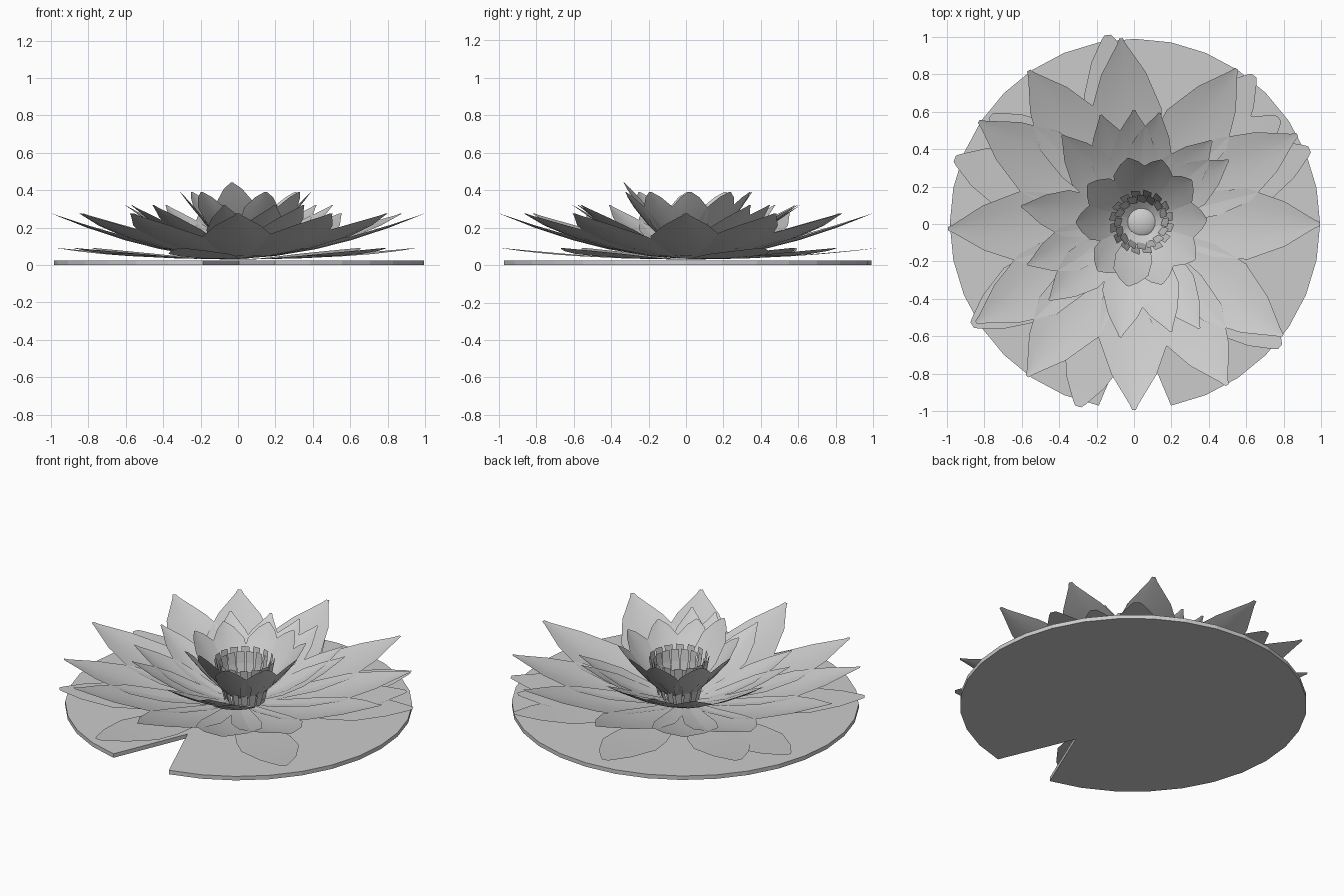
import bpy, bmesh, math
from mathutils import Vector

cube = bpy.data.objects.get("Cube")
if cube:
    bpy.data.objects.remove(cube, do_unlink=True)

mat = bpy.data.materials.new("pale_grey")
mat.use_nodes = True
grey = (0.6, 0.6, 0.6, 1)
mat.diffuse_color = grey
mat.node_tree.nodes["Principled BSDF"].inputs["Base Color"].default_value = grey


def finish(name, bm, smooth=True):
    """Turn a bmesh into a shaded object."""
    mesh = bpy.data.meshes.new(name)
    bm.to_mesh(mesh)
    bm.free()
    mesh.materials.append(mat)
    ob = bpy.data.objects.new(name, mesh)
    bpy.context.collection.objects.link(ob)
    if smooth:
        bpy.ops.object.select_all(action='DESELECT')
        ob.select_set(True)
        bpy.context.view_layer.objects.active = ob
        bpy.ops.object.shade_smooth_by_angle(angle=math.radians(35))
    return ob


def petal(name, angle, reach, tip_z, outline, width, base_z, power, cup, center=(0, 0)):
    """Cupped leaf-shaped sheet; outline is (share of length, share of width)."""
    a = math.radians(angle)
    out = Vector((math.cos(a), math.sin(a), 0))
    side = Vector((-out.y, out.x, 0))
    origin = Vector((center[0], center[1], 0))
    bm = bmesh.new()
    rows = []
    for t, w in outline:
        row = []
        for s in (-1, -0.5, 0, 0.5, 1):
            z = base_z + (tip_z - base_z) * t ** power + cup * w * s * s
            row.append(bm.verts.new(origin + out * reach * t + side * s * w * width
                                    + Vector((0, 0, z))))
        rows.append(row)
    for r0, r1 in zip(rows, rows[1:]):
        for i in range(4):
            bm.faces.new((r0[i], r1[i], r1[i + 1], r0[i + 1]))
    return finish(name, bm)


# Lily pad: 32-sided disc with a wedge cut out at the front
bm = bmesh.new()
rim = [Vector((0.005 + 0.99 * math.sin(k * math.pi / 16), -0.99 * math.cos(k * math.pi / 16), 0))
       for k in range(1, 32)]
face = bm.faces.new([bm.verts.new(p) for p in rim + [Vector((0.005, -0.51, 0))]])
res = bmesh.ops.extrude_face_region(bm, geom=[face])
bmesh.ops.translate(bm, vec=(0, 0, 0.025),
                    verts=[v for v in res["geom"] if isinstance(v, bmesh.types.BMVert)])
bmesh.ops.recalc_face_normals(bm, faces=bm.faces)
finish("lily_pad", bm, smooth=False)

POINTED = [(0.04, 0.2), (0.2, 0.55), (0.42, 0.92), (0.61, 1), (0.81, 0.63), (0.97, 0.12), (1, 0.05)]
BLUNT = [(0.04, 0.2), (0.3, 0.6), (0.55, 0.95), (0.7, 1), (0.87, 0.62), (0.98, 0.2), (1, 0.1)]
ROUND = [(0.1, 0.3), (0.3, 0.65), (0.55, 1), (0.78, 0.95), (0.92, 0.5), (1, 0.06)]

# Lowest petals, lying almost flat on the pad
for i, a in enumerate((23, 36, 51, 98, 143, 160, 212, 253, 320)):
    reach = 0.96 if a in (36, 143) else 1.02
    petal(f"flat_petal_{i + 1}", a, reach, 0.09, BLUNT, 0.17, 0.03, 2, 0.0)

# Large outer petals
for i, a in enumerate((0, 28.6, 56.5, 94, 124.5, 146.5, 181.5, 212, 235, 270, 300, 323)):
    petal(f"outer_petal_{i + 1}", a, 0.995, 0.275, POINTED, 0.19, 0.035, 1.8, 0.02)

# Middle petals
for i, a in enumerate((34, 47, 77, 90, 107, 129, 171, 201, 222, 263, 289, 302)):
    reach = 0.66 if a == 302 else 0.61
    petal(f"middle_petal_{i + 1}", a, reach, 0.32, POINTED, 0.125, 0.04, 1.6, 0.02)

# Steep inner petals around the offset heart of the flower
HEART = (0.04, 0.01)
for i, a in enumerate((2, 40, 72, 102, 145, 180, 228, 258, 288, 325)):
    tip = 0.44 if a == 258 else 0.39
    petal(f"inner_petal_{i + 1}", a, 0.35, tip, ROUND, 0.1, 0.04, 1.35, 0.02, HEART)

# Stamens: two rings of narrow upright strips that lean outwards
bm = bmesh.new()
for ring, (low, high, top) in enumerate(((0.09, 0.14, 0.29), (0.105, 0.165, 0.31))):
    for k in range(16):
        a = (k + ring / 2) * math.pi / 8
        out = Vector((math.cos(a), math.sin(a), 0))
        side = Vector((-out.y, out.x, 0))
        base = Vector((HEART[0], HEART[1], 0))
        pts = []
        for r, z, w in ((low, 0.05, 0.016), (high * 0.93, top - 0.07, 0.024), (high, top, 0.022)):
            mid = base + out * r + Vector((0, 0, z))
            pts.append((bm.verts.new(mid - side * w), bm.verts.new(mid + side * w + out * 0.008)))
        for p, q in zip(pts, pts[1:]):
            bm.faces.new((p[0], q[0], q[1], p[1]))
finish("stamens", bm, smooth=False)

# Seed head: low dome in the middle
bm = bmesh.new()
bmesh.ops.create_uvsphere(bm, u_segments=24, v_segments=12, radius=0.09)
for v in bm.verts:
    v.co = Vector((v.co.x + HEART[0], v.co.y + HEART[1], max(v.co.z, 0) * 0.5 + 0.06))
finish("seed_head", bm)
